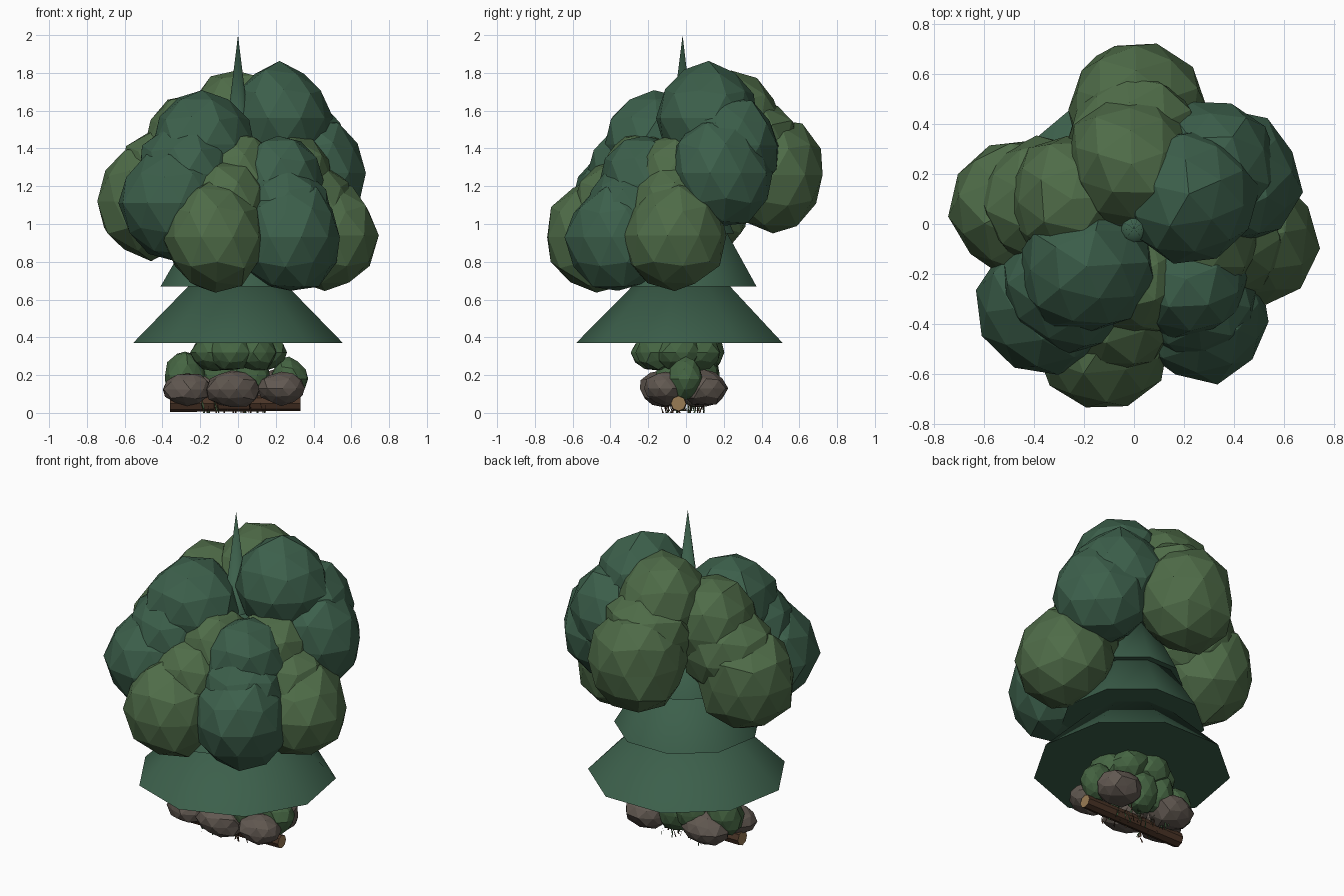
import bpy, bmesh, math, random
from mathutils import Vector, Matrix

if "Cube" in bpy.data.objects:
    bpy.data.objects.remove(bpy.data.objects["Cube"])

random.seed(11)


def material(name, rgb):
    m = bpy.data.materials.new(name)
    m.diffuse_color = (*rgb, 1)
    m.use_nodes = True
    m.node_tree.nodes["Principled BSDF"].inputs["Base Color"].default_value = m.diffuse_color
    return m


DARK = material("dark_green", (0.045, 0.115, 0.07))
LIGHT = material("light_green", (0.078, 0.15, 0.065))
MOSS = material("moss_green", (0.06, 0.13, 0.055))
ROCK = material("rock_grey", (0.12, 0.098, 0.082))
BARK = material("bark_brown", (0.07, 0.035, 0.02))
WOOD = material("cut_wood", (0.32, 0.2, 0.09))


def finish(bm, name, *mats):
    mesh = bpy.data.meshes.new(name)
    bm.to_mesh(mesh)
    bm.free()
    for m in mats:
        mesh.materials.append(m)
    ob = bpy.data.objects.new(name, mesh)
    bpy.context.collection.objects.link(ob)
    return ob


def blob(bm, c, r, jitter=0.06, flat_z=None):
    """Rough low-poly ball, optionally cut flat at a floor height."""
    rot = Matrix.Rotation(random.uniform(0, 6.28), 4, 'Z')
    res = bmesh.ops.create_icosphere(bm, subdivisions=2, radius=1)
    for v in res["verts"]:
        p = (rot @ v.co) * random.uniform(1 - jitter, 1 + jitter)
        v.co = Vector(c) + Vector((p.x * r[0], p.y * r[1], p.z * r[2]))
        if flat_z is not None:
            v.co.z = max(v.co.z, flat_z)


def cone(name, z0, z1, r, sides=9, cy=-0.018):
    """Smooth-sided conifer tier with a sharp rim."""
    bm = bmesh.new()
    bmesh.ops.create_cone(bm, cap_ends=True, segments=sides, radius1=r, radius2=0,
                          depth=z1 - z0, matrix=Matrix.Translation((0, cy, (z0 + z1) / 2))
                          @ Matrix.Rotation(math.pi, 4, 'Z'))
    bmesh.ops.remove_doubles(bm, verts=bm.verts, dist=1e-5)
    ob = finish(bm, name, DARK)
    bpy.ops.object.select_all(action='DESELECT')
    ob.select_set(True)
    bpy.context.view_layer.objects.active = ob
    bpy.ops.object.shade_smooth_by_angle(angle=math.radians(60))


# Stacked conifer tiers and the top spike
cone("lower_tier", 0.37, 0.94, 0.564)
cone("middle_tier", 0.67, 1.38, 0.416)
cone("upper_tier", 0.95, 1.55, 0.29)
cone("top_spike", 1.2, 2.0, 0.10)

# Foliage lobes: outer lower ball and inner upper ball, joined by one between
LOBES = [
    ("back", LIGHT, (0.01, 0.46, 1.26), 0.29, (-0.01, 0.24, 1.54), 0.27),
    ("back_right", DARK, (0.40, 0.18, 1.27), 0.28, (0.22, 0.12, 1.56), 0.28),
    ("right", LIGHT, (0.46, -0.06, 0.94), 0.28, (0.27, -0.06, 1.23), 0.24),
    ("front_right", DARK, (0.28, -0.36, 0.93), 0.28, (0.21, -0.22, 1.21), 0.25),
    ("front", LIGHT, (-0.12, -0.475, 0.93), 0.28, (-0.01, -0.22, 1.24), 0.24),
    ("front_left", DARK, (-0.34, -0.32, 1.11), 0.29, (-0.19, -0.17, 1.42), 0.28),
    ("left", LIGHT, (-0.46, 0.07, 1.12), 0.29, (-0.25, 0.10, 1.41), 0.27),
]
for name, mat, low, rl, up, ru in LOBES:
    bm = bmesh.new()
    mid = (Vector(low) + Vector(up)) / 2
    if name == "back_right":
        mid += Vector((0.0, 0.08, 0))
    rm = (rl + ru) / 2
    blob(bm, low, (rl * 0.98, rl * 0.98, rl * 1.06))
    blob(bm, mid, (rm * 0.95,) * 3)
    blob(bm, up, (ru * 0.98, ru * 0.98, ru * 1.04))
    finish(bm, "foliage_" + name, mat)

# Undergrowth between the rocks and the lowest tier
bm = bmesh.new()
for i in range(7):
    a = i * math.tau / 7
    blob(bm, (0.14 * math.cos(a), -0.04 + 0.13 * math.sin(a), 0.32),
         (0.12, 0.12, 0.1), 0.08)
for c, r in [((-0.28, 0.02, 0.2), 0.11), ((0.27, 0.0, 0.18), 0.1), ((0.02, 0.08, 0.17), 0.11),
             ((-0.1, 0.08, 0.2), 0.11), ((0.08, -0.08, 0.2), 0.09)]:
    blob(bm, c, (r, r * 0.9, r * 1.15), 0.08)
finish(bm, "undergrowth", MOSS)

# Ring of rocks
ROCKS = [((-0.27, -0.085, 0.125), 0.13), ((-0.03, -0.12, 0.125), 0.145),
         ((0.23, -0.11, 0.13), 0.13), ((0.19, 0.095, 0.13), 0.14),
         ((-0.2, 0.08, 0.12), 0.14)]
bm = bmesh.new()
for c, r in ROCKS:
    blob(bm, c, (r, r * 0.88, r * 0.68), 0.08, 0.03)
finish(bm, "rocks", ROCK)

# Fallen log under the rocks, with pale cut ends
bm = bmesh.new()
bmesh.ops.create_cone(bm, cap_ends=True, segments=8, radius1=0.045, radius2=0.04, depth=0.69,
                      matrix=Matrix.Translation((-0.015, -0.04, 0.05))
                      @ Matrix.Rotation(math.pi / 2, 4, 'Y'))
for f in bm.faces:
    f.material_index = 1 if len(f.verts) > 4 else 0
finish(bm, "fallen_log", BARK, WOOD)

# Thin twigs and grass blades at the ground
bm = bmesh.new()
for i in range(70):
    x, y, a = random.uniform(-0.2, 0.15), random.uniform(-0.13, 0.1), random.uniform(0, 6.28)
    d = Vector((math.cos(a), math.sin(a), 0)) * 0.005
    p = Vector((x, y, random.choice((0.0, 0.01, 0.02))))
    tip = p + Vector((random.uniform(-.02, .02), random.uniform(-.02, .02), random.uniform(.04, .08)))
    f = bm.faces.new([bm.verts.new(q) for q in (p - d, p + d, tip)])
    f.material_index = i % 2
finish(bm, "grass_blades", MOSS, BARK)
